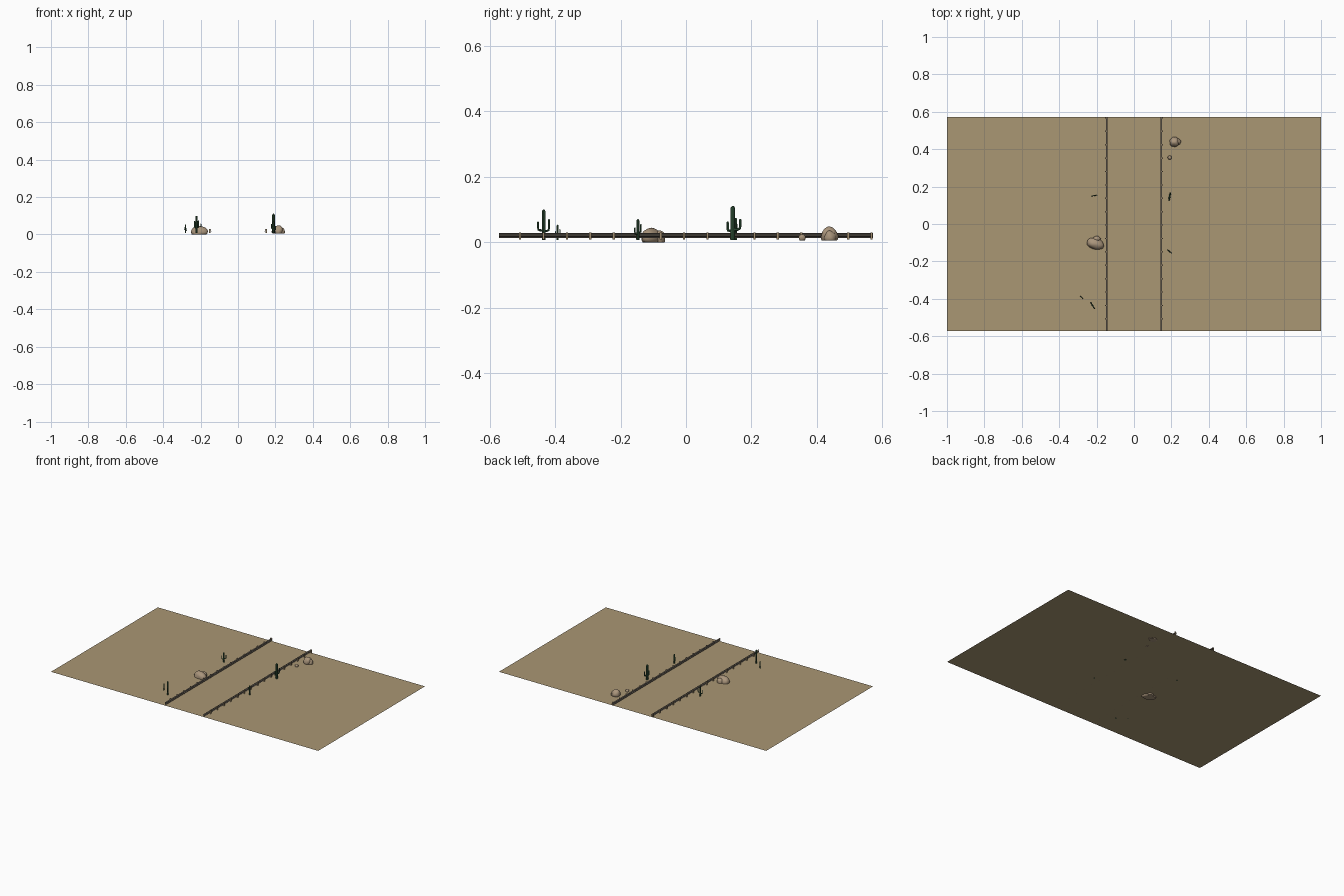
import bpy, bmesh, math, random
from mathutils import Vector, noise

if "Cube" in bpy.data.objects:
    bpy.data.objects.remove(bpy.data.objects["Cube"])

GROUND = 0.008


def material(name, rgb):
    m = bpy.data.materials.new(name)
    m.diffuse_color = (*rgb, 1)
    m.use_nodes = True
    m.node_tree.nodes["Principled BSDF"].inputs["Base Color"].default_value = m.diffuse_color
    return m


SAND = material("sand", (0.40, 0.31, 0.175))
STONE = material("tan stone", (0.40, 0.30, 0.20))
STEEL = material("weathered steel", (0.17, 0.145, 0.115))
WOOD = material("tan post", (0.36, 0.27, 0.16))
GREEN = material("cactus green", (0.030, 0.085, 0.040))


def finish(name, bm, mat, smooth=None):
    me = bpy.data.meshes.new(name)
    bm.normal_update()
    bm.to_mesh(me)
    bm.free()
    me.materials.append(mat)
    ob = bpy.data.objects.new(name, me)
    bpy.context.collection.objects.link(ob)
    if smooth:
        bpy.ops.object.select_all(action='DESELECT')
        ob.select_set(True)
        bpy.context.view_layer.objects.active = ob
        bpy.ops.object.shade_smooth_by_angle(angle=math.radians(smooth))
    return ob


# desert floor, a single sheet
bm = bmesh.new()
bm.faces.new([bm.verts.new((x, y, GROUND)) for x, y in
              ((-1, -0.571), (1, -0.571), (1, 0.571), (-1, 0.571))])
finish("desert_floor", bm, SAND)


def box(bm, centre, size):
    vs = bmesh.ops.create_cube(bm, size=1)["verts"]
    for v in vs:
        v.co = Vector(centre) + Vector(a * b for a, b in zip(v.co, size))


# guard rails: corrugated beam facing the road, posts outside
PROFILE = [(0.147, 0.0125), (0.141, 0.0145), (0.141, 0.0170), (0.147, 0.0190),
           (0.147, 0.0220), (0.141, 0.0240), (0.141, 0.0265), (0.147, 0.0285)]
for side, label in ((-1, "left"), (1, "right")):
    bm = bmesh.new()
    rings = []
    for y in (-0.571, 0.571):
        front = [bm.verts.new((side * x, y, z)) for x, z in PROFILE]
        back = [bm.verts.new((side * (x + 0.0015), y, z)) for x, z in reversed(PROFILE)]
        rings.append(front + back)
    n = len(rings[0])
    for i in range(n):
        j = (i + 1) % n
        bm.faces.new((rings[0][i], rings[0][j], rings[1][j], rings[1][i]))
    for i in range(n // 2 - 1):
        for r in rings:
            bm.faces.new((r[i], r[i + 1], r[n - 2 - i], r[n - 1 - i]))
    bmesh.ops.recalc_face_normals(bm, faces=bm.faces)
    finish(label + "_guard_rail", bm, STEEL)
    bm = bmesh.new()
    for k in range(16):
        box(bm, (side * 0.151, 0.567 - k * 0.0716, 0.0193), (0.006, 0.007, 0.0226))
    finish(label + "_rail_posts", bm, WOOD)


# ribbed tube along a path with a domed tip
def stem(bm, path, r, ribs=8):
    pts = [Vector(p) for p in path]
    d = (pts[-1] - pts[-2]).normalized()
    radii = [r] * len(pts)
    pts += [pts[-1] + d * r * 0.6, pts[-1] + d * r]
    radii += [r * 0.75, r * 0.3]
    rings = []
    for i, p in enumerate(pts):
        t = (pts[min(i + 1, len(pts) - 1)] - pts[max(i - 1, 0)]).normalized()
        q = Vector((0, 0, 1)).rotation_difference(t)
        ring = []
        for k in range(ribs * 2):
            a = math.pi * k / ribs
            rr = radii[i] * (1 if k % 2 == 0 else 0.78)
            ring.append(bm.verts.new(p + q @ Vector((rr * math.cos(a), rr * math.sin(a), 0))))
        rings.append(ring)
    n = ribs * 2
    for a, b in zip(rings, rings[1:]):
        for k in range(n):
            bm.faces.new((a[k], a[(k + 1) % n], b[(k + 1) % n], b[k]))
    bm.faces.new(rings[-1])
    bm.faces.new(rings[0][::-1])


# cactus: trunk plus upturned arms (direction, reach, elbow height, tip height)
def cactus(name, x, y, top, r, angle, arms):
    bm = bmesh.new()
    stem(bm, [(x, y, GROUND - 0.001), (x, y, top * 0.5), (x, y, top - r)], r)
    c, s = math.cos(angle), math.sin(angle)
    for sign, reach, low, high in arms:
        ra = r * 0.6
        at = lambda d, z: (x + sign * c * d, y + sign * s * d, z)
        stem(bm, [at(0, low), at(reach * 0.65, low + 0.001), at(reach * 0.92, low + reach * 0.15),
                  at(reach, low + reach * 0.5), at(reach, high - ra)], ra, 6)
    finish(name, bm, GREEN, 60)


cactus("tall_cactus_left", -0.222, -0.435, 0.100, 0.0055, math.radians(120),
       [(1, 0.019, 0.034, 0.072), (-1, 0.020, 0.036, 0.064)])
cactus("tiny_cactus_left", -0.281, -0.392, 0.054, 0.003, math.radians(135),
       [(1, 0.009, 0.024, 0.040), (-1, 0.009, 0.020, 0.034)])
cactus("small_cactus_right", 0.190, -0.147, 0.071, 0.0045, math.radians(140),
       [(1, 0.014, 0.030, 0.056), (-1, 0.014, 0.024, 0.046)])
cactus("tall_cactus_right", 0.190, 0.143, 0.111, 0.007, math.radians(80),
       [(1, 0.023, 0.038, 0.072), (-1, 0.016, 0.034, 0.064)])
cactus("small_cactus_left", -0.212, 0.152, 0.075, 0.0045, math.radians(10),
       [(1, 0.014, 0.032, 0.058), (-1, 0.015, 0.026, 0.050)])


# boulders: noisy domes with flattened bases
def rock(name, loc, size, turn=0, seed=0, base=0.0):
    bm = bmesh.new()
    bmesh.ops.create_icosphere(bm, subdivisions=3, radius=1)
    c, s = math.cos(turn), math.sin(turn)
    for v in bm.verts:
        p = v.co * (1 + 0.14 * noise.noise(v.co * 1.3 + Vector((seed * 7.3, 1.7, 0.4))))
        px, py = p.x * size[0], p.y * size[1]
        v.co = (loc[0] + px * c - py * s, loc[1] + px * s + py * c,
                max(base, loc[2] + p.z * size[2]))
    bmesh.ops.dissolve_degenerate(bm, dist=1e-6, edges=bm.edges)
    finish(name, bm, STONE, 50)


rock("large_boulder", (-0.207, -0.105, 0.014), (0.047, 0.031, 0.030), math.radians(-18), 1)
rock("large_boulder_lump", (-0.199, -0.079, 0.012), (0.020, 0.016, 0.024), 0, 2)
rock("round_boulder", (0.216, 0.438, 0.018), (0.026, 0.026, 0.030), 0.3, 3, 0.005)
rock("round_boulder_lump", (0.236, 0.440, 0.014), (0.014, 0.017, 0.021), 0, 4, 0.005)
rock("small_stone", (0.191, 0.355, 0.014), (0.011, 0.011, 0.011), 0, 5, 0.006)
